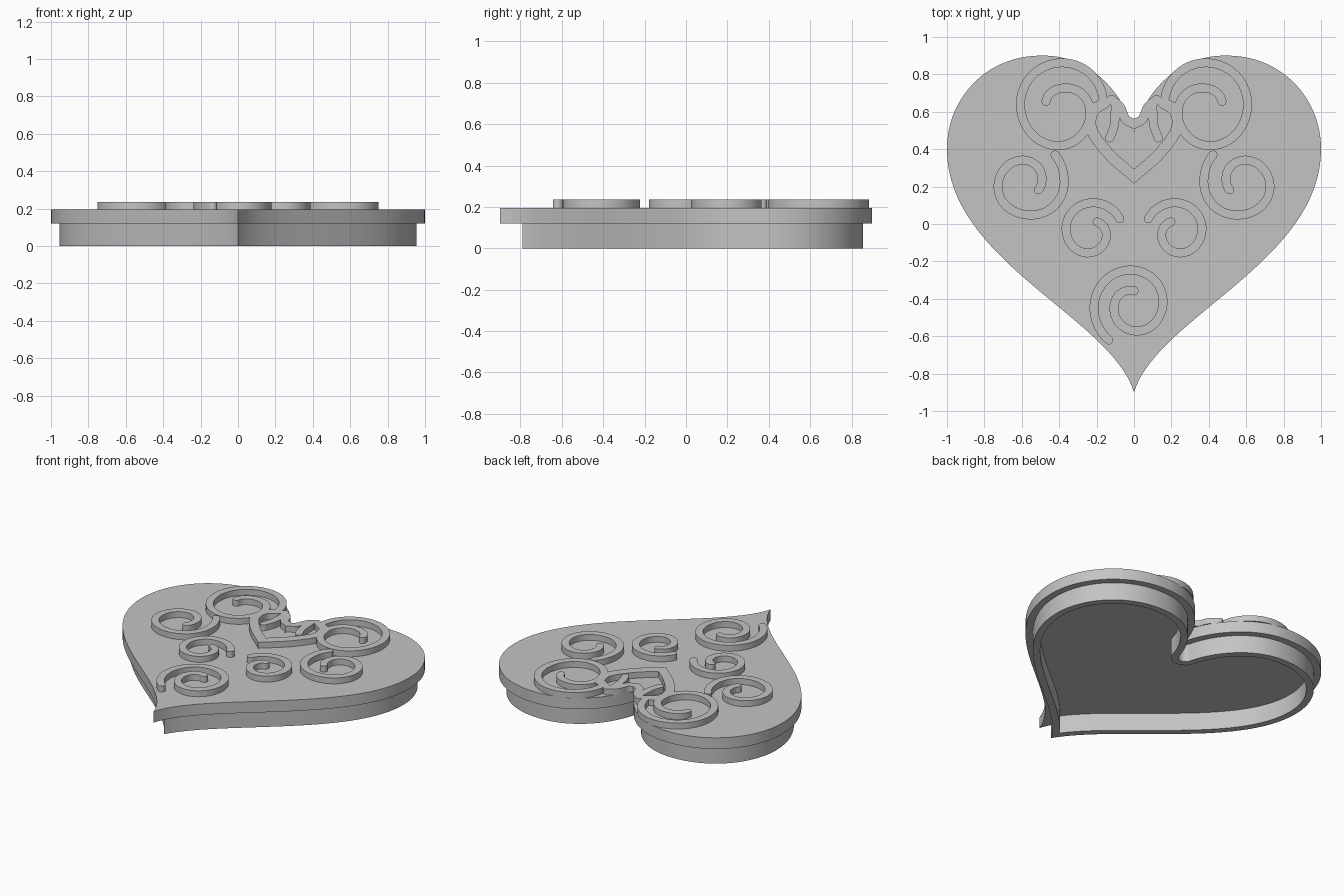
import bpy, bmesh, math
from mathutils import Vector

cube = bpy.data.objects.get("Cube")
if cube:
    bpy.data.objects.remove(cube, do_unlink=True)

RIM_TOP, PLATE_TOP, SCROLL_TOP = 0.12, 0.195, 0.235

grey = bpy.data.materials.new("warm_grey")
grey.use_nodes = True
grey.diffuse_color = (0.55, 0.55, 0.55, 1)
grey.node_tree.nodes["Principled BSDF"].inputs["Base Color"].default_value = grey.diffuse_color


def finish(bm, name):
    bmesh.ops.remove_doubles(bm, verts=bm.verts, dist=0.0002)
    bmesh.ops.recalc_face_normals(bm, faces=bm.faces)
    mesh = bpy.data.meshes.new(name)
    bm.to_mesh(mesh)
    bm.free()
    mesh.materials.append(grey)
    obj = bpy.data.objects.new(name, mesh)
    bpy.context.collection.objects.link(obj)
    bpy.ops.object.select_all(action="DESELECT")
    obj.select_set(True)
    bpy.context.view_layer.objects.active = obj
    bpy.ops.object.shade_smooth_by_angle(angle=math.radians(30))
    return obj


def prism(name, loop, low, high):
    """Closed outline raised from low to high."""
    bm = bmesh.new()
    clean = [p for i, p in enumerate(loop) if (p - loop[i - 1]).length > 0.0005]
    bottom = [bm.verts.new((p.x, p.y, low)) for p in clean]
    top = [bm.verts.new((p.x, p.y, high)) for p in clean]
    bm.faces.new(bottom)
    bm.faces.new(top)
    for i in range(len(clean)):
        bm.faces.new((bottom[i - 1], bottom[i], top[i], top[i - 1]))
    return finish(bm, name)


def ring(name, outer, inner, low, high):
    """Wall between two outlines with matching points."""
    bm = bmesh.new()
    rows = [[bm.verts.new((p.x, p.y, z)) for p in loop]
            for loop, z in ((outer, low), (outer, high), (inner, high), (inner, low))]
    for k in range(4):
        a, b = rows[k - 1], rows[k]
        for i in range(len(a)):
            bm.faces.new((a[i - 1], a[i], b[i], b[i - 1]))
    return finish(bm, name)


# Heart outline: three Bezier spans for one half, then mirrored
SPANS = [((0, 0.49), (0.06, 0.72), (0.25, 0.905), (0.49, 0.9)),
         ((0.49, 0.9), (0.78, 0.905), (1, 0.68), (1, 0.4)),
         ((1, 0.4), (1, -0.2), (0.12, -0.5), (0, -0.9))]


def half_heart(steps=32):
    pts, normals = [], []
    for span in SPANS:
        a, b, c, d = (Vector(p) for p in span)
        for i in range(steps + 1):
            t = i / steps
            u = 1 - t
            pts.append(a * u**3 + b * 3 * u * u * t + c * 3 * u * t * t + d * t**3)
            tan = ((b - a) * u * u + (c - b) * 2 * u * t + (d - c) * t * t).normalized()
            normals.append(Vector((tan.y, -tan.x)))
    return pts, normals


def heart(inset):
    pts, normals = half_heart()
    # rounded join at the cleft
    end = math.atan2(normals[0].y, normals[0].x)
    half = []
    for i in range(8):
        a = -math.pi / 2 + (end + math.pi / 2) * i / 8
        half.append(pts[0] + Vector((math.cos(a), math.sin(a))) * inset)
    half += [p + n * inset for p, n in zip(pts, normals)]
    # trim at the centre line near the tip
    tip = None
    for i in range(len(half) // 2, len(half)):
        if tip is None and half[i].x <= 0:
            a, b = half[i - 1], half[i]
            tip = a.lerp(b, a.x / max(a.x - b.x, 1e-9))
        if tip is not None:
            half[i] = tip
    return half + [Vector((-p.x, p.y)) for p in reversed(half)]


prism("heart_plate", heart(0), RIM_TOP, PLATE_TOP)
ring("inner_rim", heart(0.045), heart(0.09), 0, RIM_TOP)


# Ribbon helpers
def smooth_path(keys, steps=12):
    k = [Vector(p) for p in keys]
    k = [k[0] * 2 - k[1]] + k + [k[-1] * 2 - k[-2]]
    out = []
    for i in range(1, len(k) - 2):
        a, b, c, d = k[i - 1:i + 3]
        for s in range(steps):
            t = s / steps
            out.append((b * 2 + (c - a) * t + (a * 2 - b * 5 + c * 4 - d) * t * t
                        + (b * 3 - a - c * 3 + d) * t**3) / 2)
    return out + [k[-2]]


def spiral(centre, keys):
    """Keys are (degrees, radius) around the centre."""
    return [Vector(centre) + Vector((math.cos(math.radians(a)), math.sin(math.radians(a)))) * r
            for a, r in smooth_path(keys, 18)]


def flip(path):
    return [Vector((-p.x, p.y)) for p in path]


def ribbon(name, path, width=0.047):
    h = width / 2
    seg = [(b - a).normalized() for a, b in zip(path, path[1:])]
    nrm = [Vector((-s.y, s.x)) for s in seg]
    n = len(path)
    left, right = [], []
    for i, p in enumerate(path):
        a, b = nrm[max(i - 1, 0)], nrm[min(i, n - 2)]
        off = (a + b) / (1 + a.dot(b)) * h
        left.append(p + off)
        right.append(p - off)

    def cap(p, normal, forward):
        return [p + (normal * math.cos(t) + forward * math.sin(t)) * h
                for t in (math.pi * i / 8 for i in range(1, 8))]

    loop = (left + cap(path[-1], nrm[-1], seg[-1]) + right[::-1]
            + cap(path[0], -nrm[0], -seg[0]))
    prism(name, loop, PLATE_TOP, SCROLL_TOP)


# Paired scrolls
PAIRS = {
    "upper_scroll": spiral((0.385, 0.64), [(10, 0.087), (103, 0.09), (195, 0.155), (275, 0.222),
                                           (360, 0.222), (450, 0.222), (530, 0.222)]),
    "side_scroll": spiral((0.556, 0.198), [(200, 0.046), (150, 0.074), (73, 0.15), (0, 0.171),
                                           (-90, 0.15), (-183, 0.182), (-232, 0.217)]),
    "lower_scroll": spiral((0.235, -0.037), [(128, 0.061), (200, 0.092), (275, 0.118),
                                             (360, 0.128), (450, 0.15), (518, 0.172)]),
    "petal_prong": smooth_path([(0.1, 0.63), (0.105, 0.53), (0.13, 0.46)]),
}
for name, path in PAIRS.items():
    ribbon("left_" + name, path)
    ribbon("right_" + name, flip(path))

# Single scroll near the tip
ribbon("tip_scroll", spiral((0, -0.428), [(235, 0.235), (186, 0.215), (96, 0.183), (0, 0.155),
                                          (-84, 0.145), (-172, 0.108), (-215, 0.092), (-270, 0.07)]))

# Small heart and cup joining the upper scrolls
CENTRE = {
    "small_heart": [(0, 0.255), (0.13, 0.37), (0.225, 0.5), (0.22, 0.6), (0.155, 0.65)],
    "cleft_cup": [(0, 0.535), (0.045, 0.56), (0.075, 0.625), (0.12, 0.665)],
}
for name, keys in CENTRE.items():
    half = smooth_path(keys)
    ribbon(name, flip(half[:0:-1]) + half, 0.06 if name == "small_heart" else 0.05)
